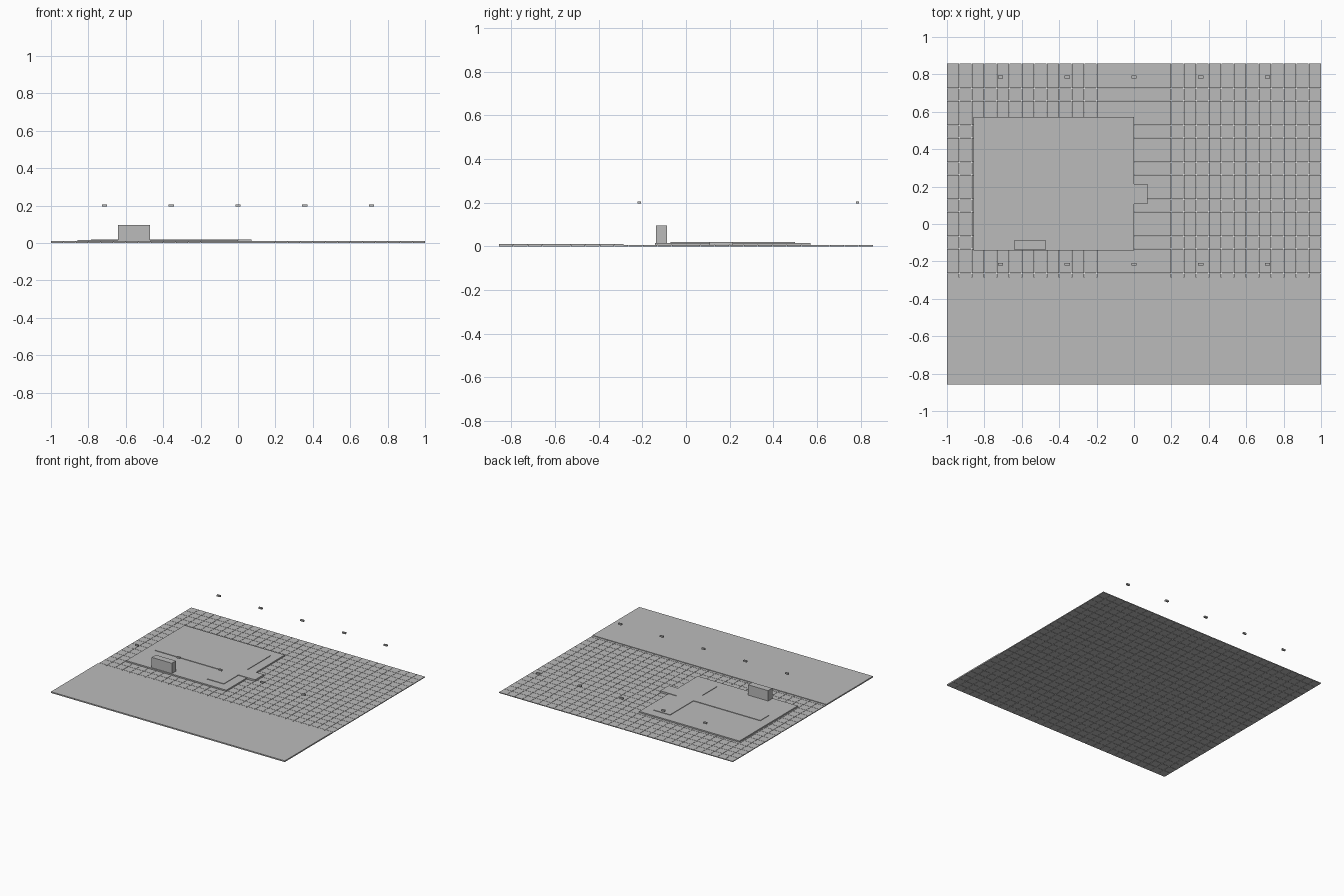
import bpy
import bmesh
from mathutils import Matrix, Vector

default = bpy.data.objects.get("Cube")
if default:
    bpy.data.objects.remove(default)

GREY = (0.5, 0.5, 0.5, 1)
mat = bpy.data.materials.new("plain_grey")
mat.use_nodes = True
mat.diffuse_color = GREY
mat.node_tree.nodes["Principled BSDF"].inputs["Base Color"].default_value = GREY

U = 1 / 14  # planning module


def finish(name, bm):
    mesh = bpy.data.meshes.new(name)
    bm.to_mesh(mesh)
    bm.free()
    mesh.materials.append(mat)
    obj = bpy.data.objects.new(name, mesh)
    bpy.context.collection.objects.link(obj)
    return obj


def add_box(bm, x, y, z):
    lo, hi = Vector((x[0], y[0], z[0])), Vector((x[1], y[1], z[1]))
    place = Matrix.Translation((lo + hi) / 2) @ Matrix.Diagonal((*(hi - lo), 1))
    bmesh.ops.create_cube(bm, size=1, matrix=place)


def box(name, x, y, z):
    bm = bmesh.new()
    add_box(bm, x, y, z)
    return finish(name, bm)


def extruded(name, outline, z0, z1):
    bm = bmesh.new()
    face = bm.faces.new([bm.verts.new((x * U, y * U, z0)) for x, y in outline])
    top = bmesh.ops.extrude_face_region(bm, geom=[face])["geom"]
    verts = [v for v in top if isinstance(v, bmesh.types.BMVert)]
    bmesh.ops.translate(bm, verts=verts, vec=(0, 0, z1 - z0))
    bmesh.ops.recalc_face_normals(bm, faces=bm.faces)
    return finish(name, bm)


# Paving: thin separate tiles with narrow joints
columns, rows, gap = 30, 26, 0.002
half_depth = 12 * U
step_x, step_y = 2 / columns, 2 * half_depth / rows
bm = bmesh.new()
for i in range(columns):
    for j in range(rows):
        x, y = -1 + i * step_x, -half_depth + j * step_y
        x0 = x + (gap / 2 if i else 0)
        x1 = x + step_x - (gap / 2 if i < columns - 1 else 0)
        y0 = y + (gap / 2 if j else 0)
        y1 = y + step_y - (gap / 2 if j < rows - 1 else 0)
        add_box(bm, (x0, x1), (y0, y1), (0, 0.006))
finish("paving_tiles", bm)

# Plain strip across the front
box("front_strip", (-1, 1), (-half_depth, -4 * U), (0.005, 0.01))

# Raised platform and the cross-shaped walkway on it
box("platform", (-12 * U, 0), (-2 * U, 8 * U), (0.006, 0.016))
extruded("walkway", [(-11, 1.5), (-3, 1.5), (-3, -1), (-1, -1), (-1, 1.5),
                     (1, 1.5), (1, 3), (-1, 3), (-1, 7), (-3, 7), (-3, 3),
                     (-11, 3)], 0.006, 0.02)

# Counter at the front edge
box("counter", (-0.642, -0.47), (-0.137, -0.087), (0.014, 0.096))

# Two rows of hanging lamps
for row, y in (("front", -3 * U), ("back", 11 * U)):
    for k in range(-2, 3):
        x = k * 5 * U
        box(f"{row}_lamp_{k + 3}", (x - 0.014, x + 0.014),
            (y - 0.007, y + 0.007), (0.195, 0.206))
